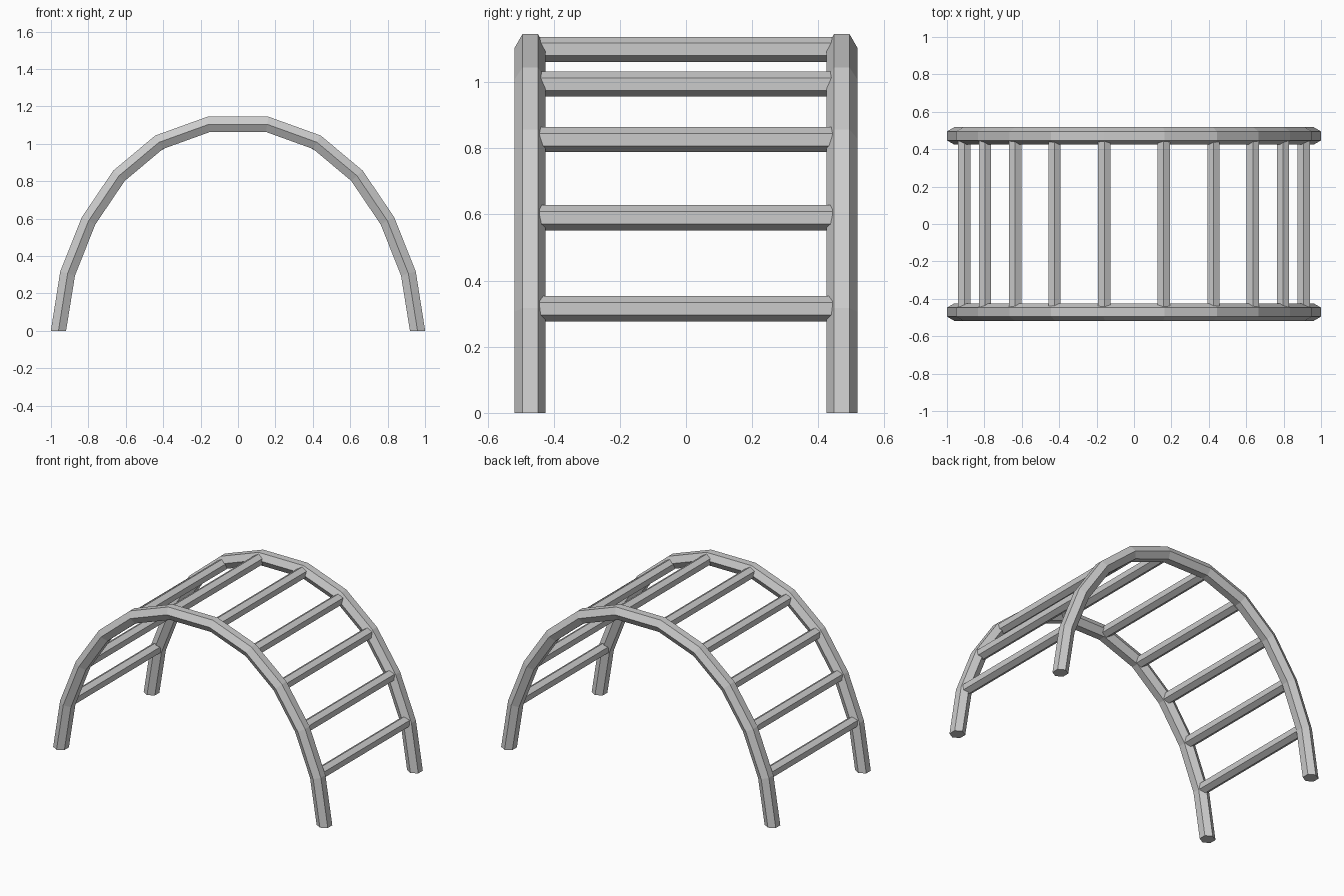
import bpy, bmesh
from math import cos, sin, pi
from mathutils import Vector

if "Cube" in bpy.data.objects:
    bpy.data.objects.remove(bpy.data.objects["Cube"])

# Half of the arch centre line (x, z), foot to crown
HALF = [(0.96, 0.0), (0.911, 0.306), (0.799, 0.588), (0.636, 0.829), (0.422, 1.008), (0.156, 1.104)]
PATH = [Vector(p) for p in HALF] + [Vector((-x, z)) for x, z in reversed(HALF)]
RAIL_Y, RAIL_R = 0.471, 0.047
RUNG_R, RUNG_END = 0.038, 0.443


def loft(name, rings, caps):
    """Skin a list of point rings into a flat-shaded tube."""
    bm = bmesh.new()
    vr = [[bm.verts.new(p) for p in ring] for ring in rings]
    n = len(vr[0])
    for a, b in zip(vr, vr[1:]):
        for i in range(n):
            j = (i + 1) % n
            bm.faces.new((a[i], a[j], b[j], b[i]))
    if caps:
        bm.faces.new(vr[0])
        bm.faces.new(vr[-1])
    bmesh.ops.recalc_face_normals(bm, faces=bm.faces)
    me = bpy.data.meshes.new(name)
    bm.to_mesh(me)
    bm.free()
    ob = bpy.data.objects.new(name, me)
    bpy.context.collection.objects.link(ob)
    return ob


def miter(i):
    """Offset direction at a path point that keeps the tube thickness constant."""
    if i in (0, len(PATH) - 1):
        return Vector((1 if i == 0 else -1, 0))
    d1 = (PATH[i] - PATH[i - 1]).normalized()
    d2 = (PATH[i + 1] - PATH[i]).normalized()
    n1, n2 = Vector((d1.y, -d1.x)), Vector((d2.y, -d2.x))
    m = (n1 + n2).normalized()
    return m / m.dot(n1)


# Two hexagonal arched rails
for name, y in (("front_rail", -RAIL_Y), ("back_rail", RAIL_Y)):
    rings = []
    for i, p in enumerate(PATH):
        m = miter(i)
        ring = []
        for k in range(6):
            a = k * pi / 3
            q = p + m * RAIL_R * sin(a)
            ring.append((q.x, y + RAIL_R * cos(a), q.y))
        rings.append(ring)
    loft(name, rings, True)

# Hexagonal rungs, one at every bend of the rails
RUNGS = [(0.907, 0.315), (0.797, 0.590), (0.635, 0.826), (0.425, 0.994), (0.159, 1.099)]
for n, (x, z) in enumerate(RUNGS, 1):
    for side, s in (("right", 1), ("left", -1)):
        rings = [[(s * x + RUNG_R * sin(k * pi / 3), y, z + RUNG_R * cos(k * pi / 3))
                  for k in range(6)] for y in (-RUNG_END, RUNG_END)]
        loft(f"rung_{side}_{n}", rings, True)
